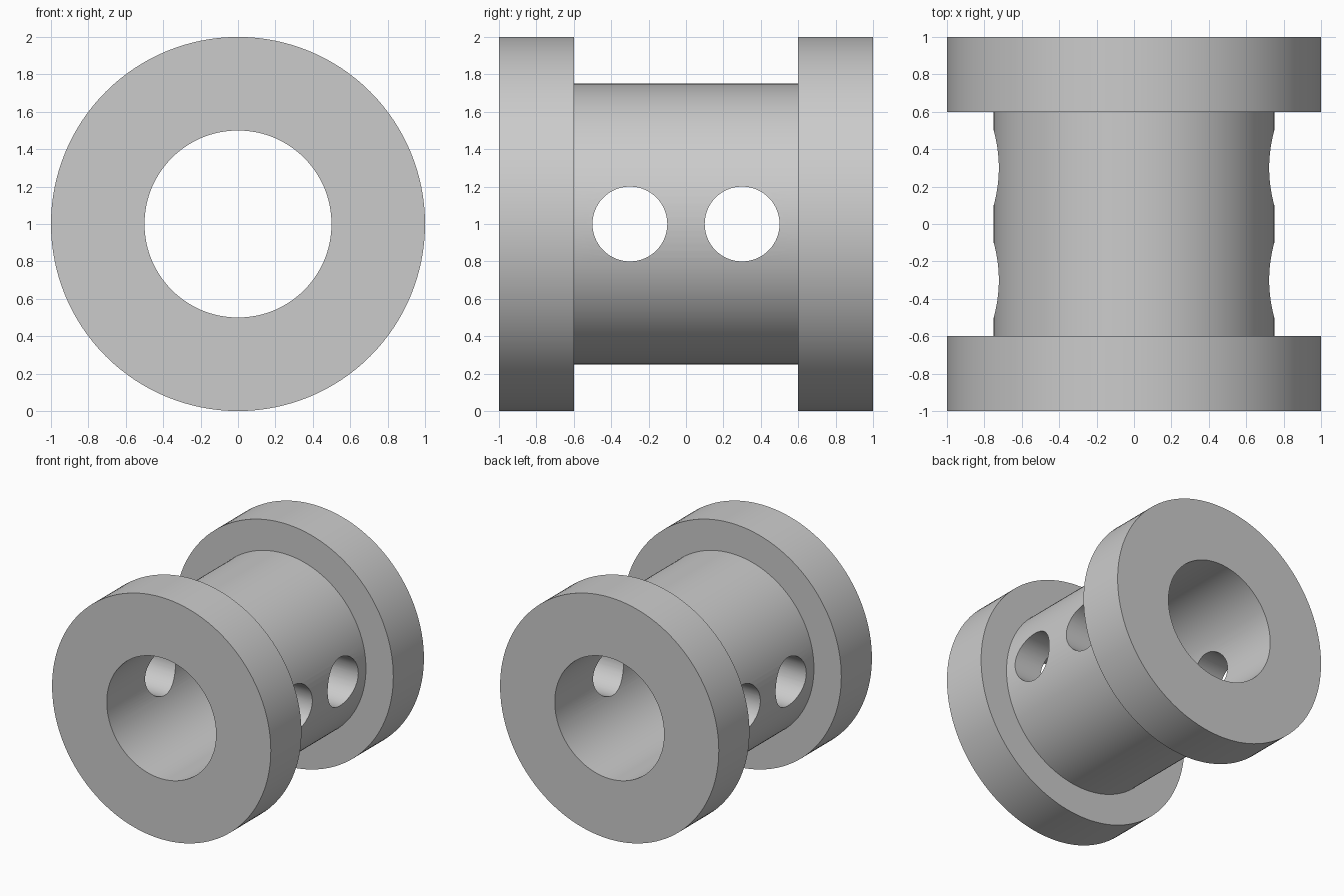
import bpy, bmesh, math
from mathutils import Matrix, Vector

cube = bpy.data.objects.get("Cube")
if cube:
    bpy.data.objects.remove(cube, do_unlink=True)

SEGMENTS = 128
AXIS_Z = 1.0

grey = bpy.data.materials.new("plain grey")
grey.use_nodes = True
colour = (0.6, 0.6, 0.6, 1)
grey.diffuse_color = colour
grey.node_tree.nodes["Principled BSDF"].inputs["Base Color"].default_value = colour


def add_object(name, bm):
    bmesh.ops.recalc_face_normals(bm, faces=bm.faces)
    mesh = bpy.data.meshes.new(name)
    bm.to_mesh(mesh)
    bm.free()
    mesh.materials.append(grey)
    obj = bpy.data.objects.new(name, mesh)
    bpy.context.collection.objects.link(obj)
    return obj


# Flanged sleeve: closed (radius, y) profile revolved about the y axis
half = [(0.5, -1), (1, -1), (1, -0.6), (0.75, -0.6)]
profile = half + [(r, -y) for r, y in reversed(half)]
bm = bmesh.new()
verts = [bm.verts.new((r, y, AXIS_Z)) for r, y in profile]
edges = [bm.edges.new((verts[i - 1], verts[i])) for i in range(len(verts))]
bmesh.ops.spin(bm, geom=verts + edges, cent=Vector((0, 0, AXIS_Z)), axis=(0, 1, 0),
               angle=math.tau, steps=SEGMENTS, use_merge=True)
bmesh.ops.remove_doubles(bm, verts=bm.verts, dist=1e-5)
sleeve = add_object("flanged_sleeve", bm)

# Two cross holes drilled through both sides of the barrel
bm = bmesh.new()
for y in (-0.3, 0.3):
    bmesh.ops.create_cone(bm, cap_ends=True, segments=64, radius1=0.2, radius2=0.2, depth=1.8,
                          matrix=Matrix.Translation((0, y, AXIS_Z)) @ Matrix.Rotation(math.pi / 2, 4, 'Y'))
cutter = add_object("cross_hole_cutter", bm)
cutter.hide_render = True

drill = sleeve.modifiers.new("cross_holes", 'BOOLEAN')
drill.operation = 'DIFFERENCE'
drill.solver = 'EXACT'
drill.object = cutter

bpy.ops.object.select_all(action='DESELECT')
sleeve.select_set(True)
bpy.context.view_layer.objects.active = sleeve
bpy.ops.object.modifier_apply(modifier=drill.name)
bpy.data.objects.remove(cutter, do_unlink=True)
bpy.ops.object.shade_smooth_by_angle(angle=math.radians(30))
